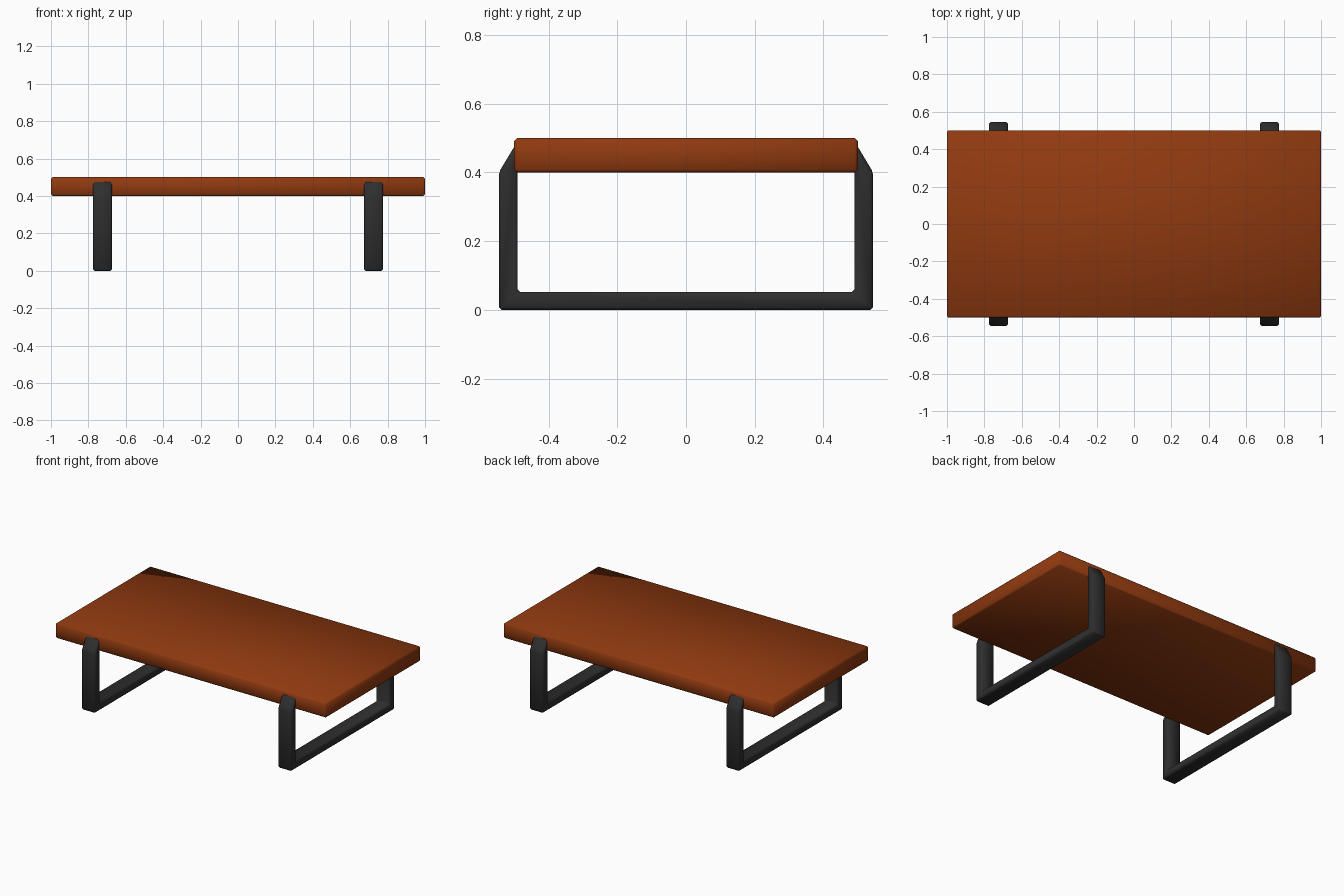
import bpy, bmesh

if "Cube" in bpy.data.objects:
    bpy.data.objects.remove(bpy.data.objects["Cube"])


def material(name, color):
    m = bpy.data.materials.new(name)
    m.diffuse_color = (*color, 1)
    m.use_nodes = True
    m.node_tree.nodes["Principled BSDF"].inputs["Base Color"].default_value = m.diffuse_color
    return m


wood = material("brown wood", (0.28, 0.042, 0.005))
metal = material("black metal", (0.028, 0.028, 0.028))


def extrude_profile(name, points, x0, x1, mat, bevel):
    """Extrude a (y, z) outline along x, with softened edges."""
    bm = bmesh.new()
    face = bm.faces.new([bm.verts.new((x0, y, z)) for y, z in points])
    out = bmesh.ops.extrude_face_region(bm, geom=[face])
    moved = [g for g in out["geom"] if isinstance(g, bmesh.types.BMVert)]
    bmesh.ops.translate(bm, verts=moved, vec=(x1 - x0, 0, 0))
    bmesh.ops.recalc_face_normals(bm, faces=bm.faces)
    mesh = bpy.data.meshes.new(name)
    bm.to_mesh(mesh)
    bm.free()
    mesh.shade_smooth()
    mesh.materials.append(mat)
    obj = bpy.data.objects.new(name, mesh)
    bpy.context.collection.objects.link(obj)
    mod = obj.modifiers.new("soft edges", "BEVEL")
    mod.width = bevel
    mod.segments = 1
    mod.limit_method = "ANGLE"
    return obj


# Table top slab
extrude_profile("table_top", [(-0.5, 0.4), (0.5, 0.4), (0.5, 0.5), (-0.5, 0.5)],
                -1, 1, wood, 0.008)

# U-shaped leg frames, tapered tips sunk into the slab edges
half = [(0.545, 0.0), (0.545, 0.4), (0.494, 0.485), (0.47, 0.485),
        (0.49, 0.43), (0.49, 0.052)]
outline = half + [(-y, z) for y, z in reversed(half)]
for side, x in (("left", -0.725), ("right", 0.725)):
    extrude_profile(side + "_leg_frame", outline, x - 0.05, x + 0.05, metal, 0.008)
